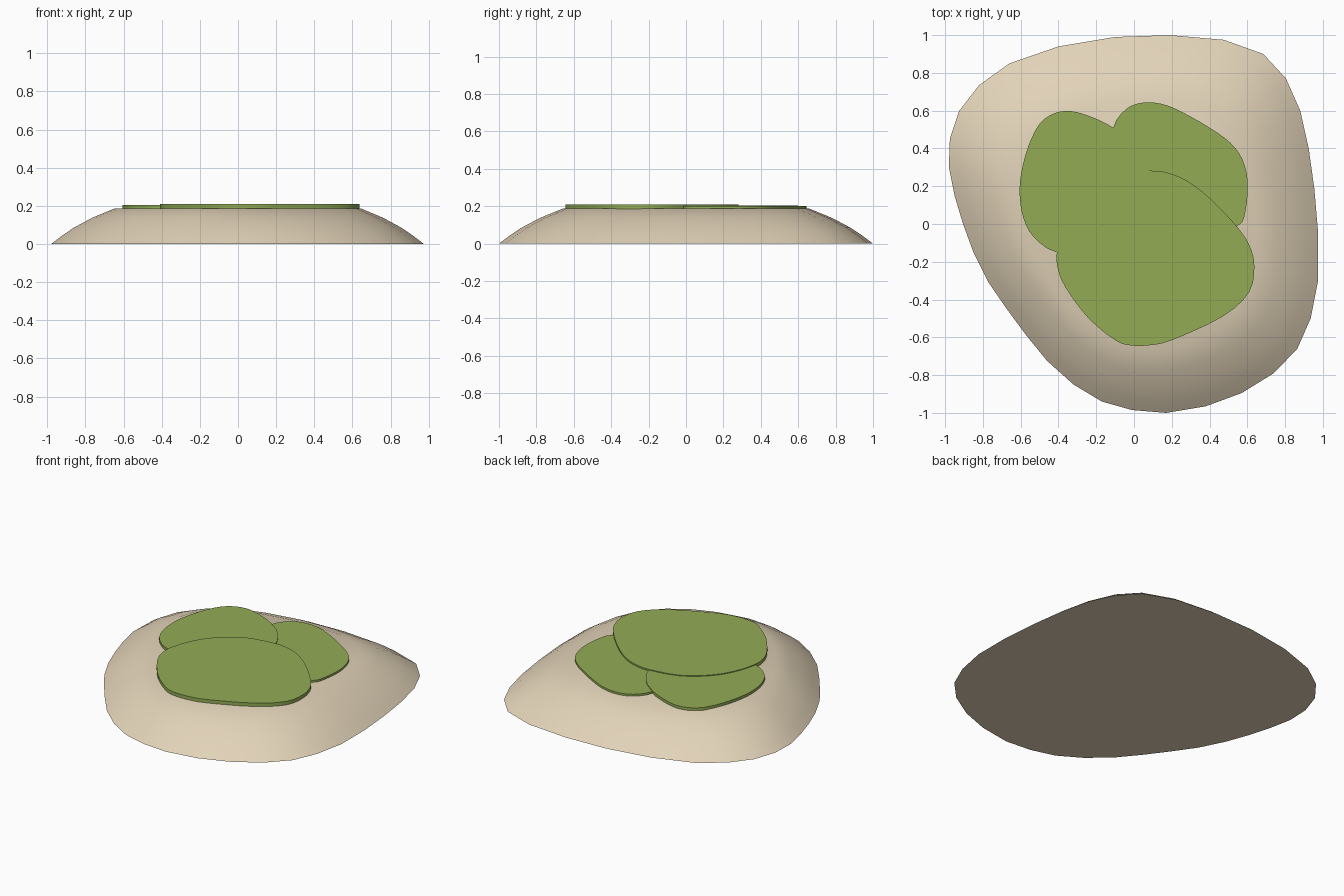
import bpy, bmesh, math
from mathutils import Vector


def material(name, rgb):
    m = bpy.data.materials.new(name)
    m.diffuse_color = (*rgb, 1)
    return m


SAND = material("sand", (0.76, 0.65, 0.48))
GRASS = material("grass green", (0.29, 0.41, 0.09))


def smooth_loop(pts, steps):
    """Closed Catmull-Rom curve through the control points."""
    out, n = [], len(pts)
    p = [Vector(q) for q in pts]
    for i in range(n):
        a, b, c, d = p[i - 1], p[i], p[(i + 1) % n], p[(i + 2) % n]
        for s in range(steps):
            t = s / steps
            out.append(0.5 * (2 * b + (c - a) * t + (2 * a - 5 * b + 4 * c - d) * t * t
                              + (3 * b - a - 3 * c + d) * t ** 3))
    return out


def stacked_solid(name, outline, rings, mat):
    """Closed solid: the outline repeated at each (scale, z) ring, capped."""
    bm = bmesh.new()
    loops = [[bm.verts.new((p[0] * s, p[1] * s, z)) for p in outline] for s, z in rings]
    n = len(outline)
    for lo, hi in zip(loops, loops[1:]):
        for i in range(n):
            j = (i + 1) % n
            bm.faces.new((lo[i], lo[j], hi[j], hi[i]))
    bm.faces.new(loops[0][::-1])
    bm.faces.new(loops[-1])
    bmesh.ops.recalc_face_normals(bm, faces=bm.faces)
    me = bpy.data.meshes.new(name)
    bm.to_mesh(me)
    bm.free()
    me.materials.append(mat)
    ob = bpy.data.objects.new(name, me)
    bpy.context.collection.objects.link(ob)
    bpy.ops.object.select_all(action='DESELECT')
    ob.select_set(True)
    bpy.context.view_layer.objects.active = ob
    bpy.ops.object.shade_smooth_by_angle(angle=math.radians(40))
    return ob


# Sand mound: rounded irregular shore, flat top
shore = [(0.19, 1.0), (-0.10, 0.99), (-0.40, 0.94), (-0.66, 0.85), (-0.82, 0.735),
         (-0.925, 0.60), (-0.975, 0.45), (-0.98, 0.30), (-0.95, 0.15), (-0.905, 0.0),
         (-0.85, -0.15), (-0.77, -0.31), (-0.67, -0.455), (-0.57, -0.59), (-0.46, -0.725),
         (-0.32, -0.85), (-0.17, -0.94), (-0.01, -0.985), (0.17, -1.0), (0.38, -0.965),
         (0.57, -0.895), (0.74, -0.79), (0.865, -0.66), (0.935, -0.50), (0.975, -0.30),
         (0.975, -0.05), (0.955, 0.185), (0.925, 0.40), (0.88, 0.60), (0.805, 0.77),
         (0.685, 0.90), (0.475, 0.975)]
stacked_solid("sand_mound", shore,
              [(1, 0), (0.94, 0.045), (0.88, 0.085), (0.78, 0.138), (0.66, 0.187)], SAND)

# Three overlapping grass patches, each slightly higher than the last
right_patch = [(-0.11, 0.51), (-0.04, 0.61), (0.05, 0.643), (0.15, 0.635), (0.25, 0.595),
               (0.40, 0.51), (0.51, 0.43), (0.575, 0.34), (0.602, 0.22), (0.59, 0.07),
               (0.55, -0.01), (0.38, -0.05), (0.18, 0.0), (0.0, 0.15), (-0.10, 0.34)]
left_patch = [(-0.11, 0.51), (-0.22, 0.565), (-0.33, 0.597), (-0.42, 0.587), (-0.50, 0.53),
              (-0.56, 0.41), (-0.597, 0.27), (-0.605, 0.15), (-0.585, 0.03), (-0.53, -0.07),
              (-0.41, -0.15), (-0.20, -0.15), (0.0, -0.05), (0.085, 0.12), (0.08, 0.28),
              (0.0, 0.42)]
front_patch = [(0.08, 0.282), (0.20, 0.265), (0.31, 0.21), (0.43, 0.11), (0.55, -0.02),
               (0.61, -0.11), (0.637, -0.22), (0.61, -0.36), (0.47, -0.49), (0.20, -0.615),
               (0.08, -0.642), (-0.02, -0.642), (-0.10, -0.615), (-0.24, -0.50),
               (-0.36, -0.34), (-0.405, -0.23), (-0.405, -0.13), (-0.36, 0.01),
               (-0.27, 0.14), (-0.12, 0.245)]
for name, pts, top in (("grass_right", right_patch, 0.200),
                       ("grass_left", left_patch, 0.205),
                       ("grass_front", front_patch, 0.210)):
    stacked_solid(name, smooth_loop(pts, 3), [(1, 0.186), (1, top)], GRASS)
